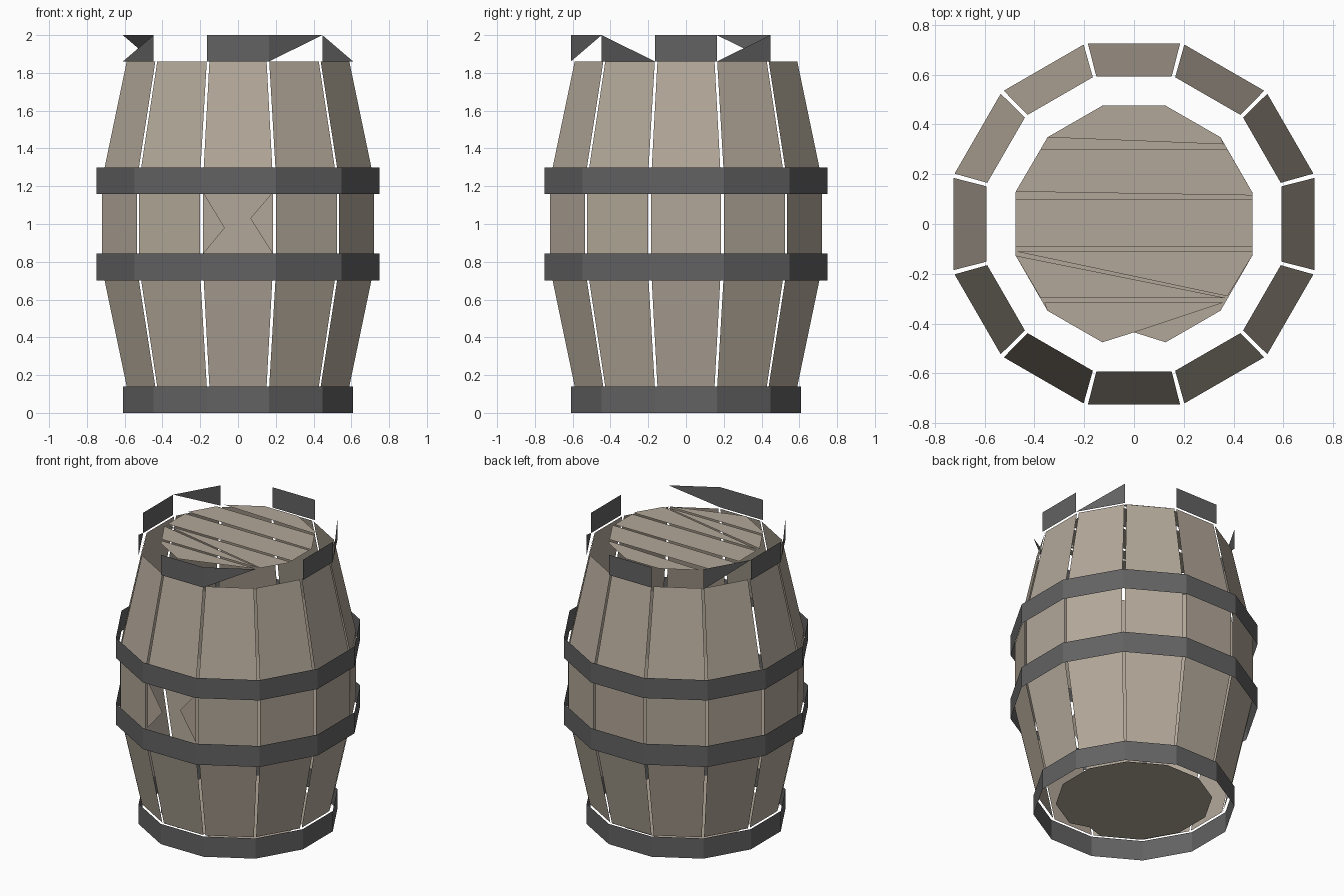
import bpy
import bmesh
from math import cos, sin, tan, radians
from mathutils import Matrix

if "Cube" in bpy.data.objects:
    bpy.data.objects.remove(bpy.data.objects["Cube"], do_unlink=True)

SIDES = 12
STEP = 360 / SIDES
HALF = tan(radians(STEP / 2))


def make_material(name, color):
    mat = bpy.data.materials.new(name)
    mat.use_nodes = True
    mat.diffuse_color = (*color, 1)
    mat.node_tree.nodes["Principled BSDF"].inputs["Base Color"].default_value = (*color, 1)
    return mat


wood = make_material("weathered wood", (0.45, 0.39, 0.32))
iron = make_material("dark iron", (0.125, 0.123, 0.125))


def build(name, polygons, mat):
    """Make one flat-shaded object from a list of polygons."""
    bm = bmesh.new()
    for poly in polygons:
        bm.faces.new([bm.verts.new(p) for p in poly])
    bmesh.ops.remove_doubles(bm, verts=bm.verts, dist=0.0005)
    mesh = bpy.data.meshes.new(name)
    bm.to_mesh(mesh)
    bm.free()
    mesh.materials.append(mat)
    obj = bpy.data.objects.new(name, mesh)
    bpy.context.collection.objects.link(obj)
    return obj


def side_panel(angle, points):
    """Place (sideways, outward, height) points on the side facing the angle."""
    turn = Matrix.Rotation(radians(angle + 90), 3, 'Z')
    return [tuple(turn @ Matrix.Identity(3) @ bpy_vec(s, -a, z)) for s, a, z in points]


def bpy_vec(x, y, z):
    from mathutils import Vector
    return Vector((x, y, z))


def panel(angle, a0, z0, a1, z1, fill=1.0):
    """Flat panel between two apothems and heights, facing outward."""
    w0, w1 = a0 * HALF * fill, a1 * HALF * fill
    return side_panel(angle, [(-w0, a0, z0), (w0, a0, z0), (w1, a1, z1), (-w1, a1, z1)])


angles = [i * STEP - 90 for i in range(SIDES)]

# Staves: three sheets each, separated by narrow gaps
END, BELLY, FILL = 0.593, 0.725, 0.953
LOW, HIGH = 0.77, 1.23
for i, angle in enumerate(angles):
    faces = [panel(angle, END, 0.14, BELLY, LOW, FILL),
             panel(angle, BELLY, HIGH, END, 1.86, FILL)]
    if i:
        faces.append(panel(angle, BELLY, LOW, BELLY, HIGH, FILL))
    else:
        # The front stave is broken through, leaving a splinter on each side
        w = BELLY * HALF * FILL
        faces.append(side_panel(angle, [(-w, BELLY, 0.84), (-0.07, BELLY, 0.98), (-w, BELLY, 1.17)]))
        faces.append(side_panel(angle, [(w, BELLY, 0.84), (w, BELLY, 1.17), (0.065, BELLY, 1.03)]))
    build(f"stave_{i + 1}", faces, wood)

# Complete hoops
for name, apothem, z0, z1 in (("bottom_hoop", 0.61, 0, 0.14),
                              ("lower_hoop", 0.75, 0.70, 0.845),
                              ("upper_hoop", 0.75, 1.16, 1.30)):
    build(name, [panel(a, apothem, z0, apothem, z1) for a in angles], iron)

# Broken top hoop: four whole plates and four torn triangles
# Panel corners: 0 bottom left, 1 bottom right, 2 top right, 3 top left
torn = {-60: (0, 2, 3), 30: (0, 1, 2), -150: (0, 1, 2), 150: (0, 2, 3)}
torn[150] = (0, 3, 2)
pieces = []
for angle in (-90, 0, 90, 180):
    pieces.append(panel(angle, 0.61, 1.86, 0.61, 2.0))
for angle, corners in torn.items():
    quad = panel(angle, 0.61, 1.86, 0.61, 2.0)
    pieces.append([quad[c] for c in sorted(corners)])
build("top_hoop", pieces, iron)

# Bottom disc, with a notch at the front
R = 0.475 / cos(radians(STEP / 2))
disc = [(R * cos(radians(a)), R * sin(radians(a)), 0.07)
        for a in (STEP * i - 75 for i in range(SIDES))]
disc.append((0, -0.435, 0.07))
build("bottom_disc", [disc[::-1]], wood)

# Lid planks, running sideways, with narrow gaps and split corners
A, B, C = 0.475, 0.127, 0.348
planks = {
    "back": [[(0.36, 0.32), (C, C), (B, A), (-B, A), (-C, C)]],
    "back_middle": [[(-A, 0.13), (A, 0.115), (A, B), (0.375, 0.30), (-0.375, 0.30)]],
    "centre": [[(-A, -0.09), (A, -0.09), (A, 0.10), (-A, 0.10)]],
    "front_middle": [[(-A, -0.11), (0.375, -0.29), (A, -B), (A, -0.11)],
                     [(-A, -B), (-0.375, -0.297), (0.37, -0.297)]],
    "front": [[(-0.36, -0.315), (-C, -C), (-B, -A), (0, -0.435), (0.36, -0.315)]],
}
for name, polys in planks.items():
    build(f"lid_plank_{name}", [[(x, y, 1.93) for x, y in p] for p in polys], wood)
